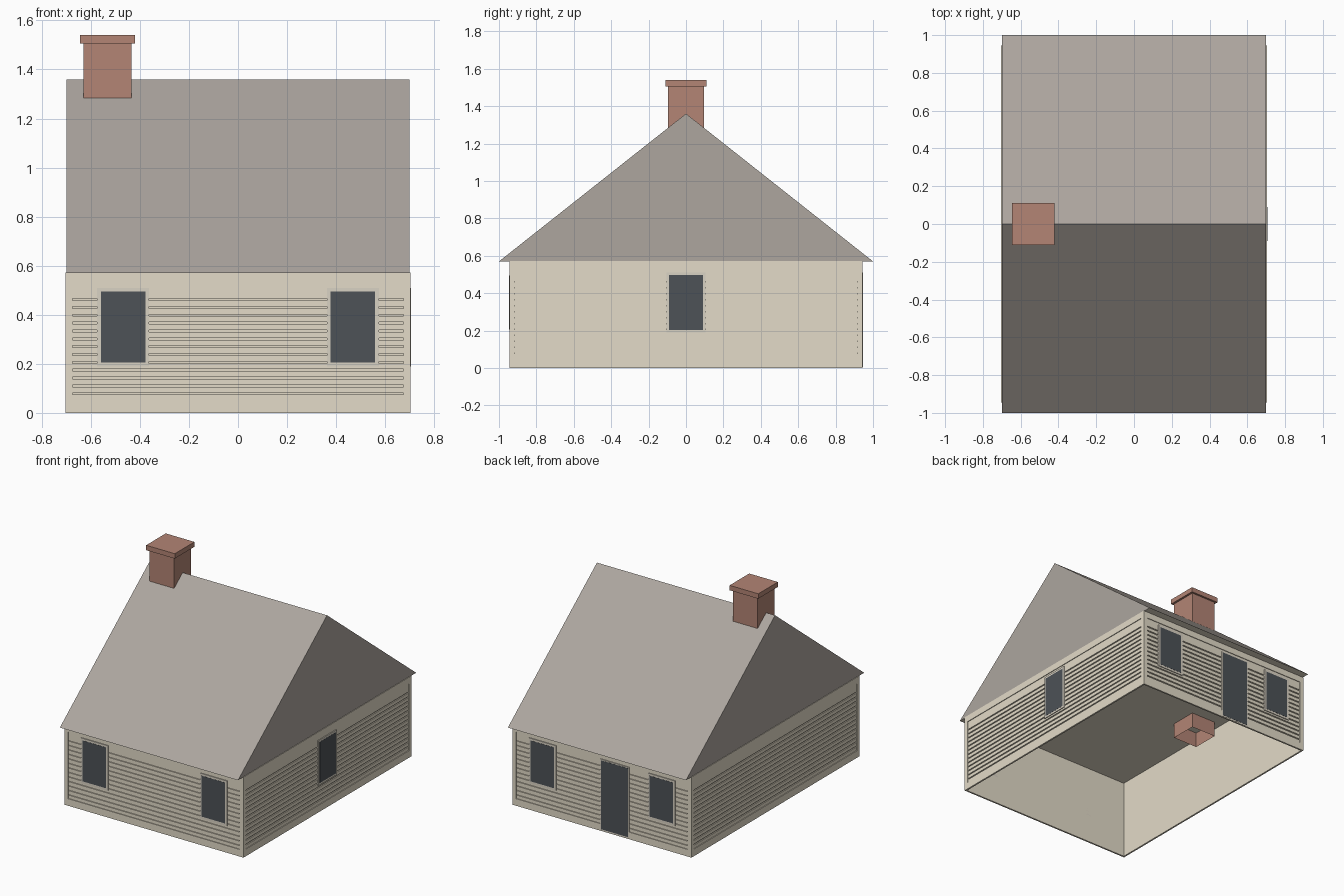
import bpy, bmesh, math
from mathutils import Matrix, Vector

cube = bpy.data.objects.get("Cube")
if cube:
    bpy.data.objects.remove(cube)


def material(name, srgb):
    lin = [((c / 255 + 0.055) / 1.055) ** 2.4 for c in srgb] + [1]
    m = bpy.data.materials.new(name)
    m.use_nodes = True
    m.diffuse_color = lin
    m.node_tree.nodes["Principled BSDF"].inputs["Base Color"].default_value = lin
    return m


WALL = material("beige_siding", (227, 219, 200))
TRIM = material("pale_trim", (217, 210, 196))
ROOF = material("grey_shingle", (173, 166, 159))
BRICK = material("brick_red", (179, 133, 117))
GLASS = material("dark_glass", (77, 82, 87))

HX, HY, EAVE, RIDGE = 0.704, 0.944, 0.572, 1.36
DEPTH, RECESS, EDGE = 0.012, 0.005, 0.03


def add_box(bm, lo, hi, open_bottom=False):
    lo, hi = Vector(lo), Vector(hi)
    mat = Matrix.Translation((lo + hi) / 2) @ Matrix.Diagonal((*(hi - lo), 1))
    verts = bmesh.ops.create_cube(bm, size=1, matrix=mat)["verts"]
    if open_bottom:
        bm.normal_update()
        faces = {f for v in verts for f in v.link_faces}
        low = [f for f in faces if f.normal.z < -0.9]
        bmesh.ops.delete(bm, geom=low, context="FACES_ONLY")


def finish(name, bm, mats, matrix=None):
    if matrix:
        bm.transform(matrix)
    me = bpy.data.meshes.new(name)
    bm.to_mesh(me)
    bm.free()
    for mat in mats:
        me.materials.append(mat)
    ob = bpy.data.objects.new(name, me)
    bpy.context.scene.collection.objects.link(ob)


def box(name, lo, hi, mat, open_bottom=False, matrix=None):
    bm = bmesh.new()
    add_box(bm, lo, hi, open_bottom)
    finish(name, bm, [mat], matrix)


# Hollow wall shell, open underneath, behind the boards
sx, sy = HX - DEPTH, HY - DEPTH
box("wall_shell", (-sx, -sy, 0), (sx, sy, 0.569), WALL, True)

# Closed triangular roof with a ceiling in the wall colour
bm = bmesh.new()
tri = bm.faces.new([bm.verts.new(p) for p in
                    ((-0.7, -1, 0.57), (-0.7, 0, RIDGE), (-0.7, 1, 0.57))])
ext = bmesh.ops.extrude_face_region(bm, geom=[tri], use_keep_orig=True)
moved = [g for g in ext["geom"] if isinstance(g, bmesh.types.BMVert)]
bmesh.ops.translate(bm, vec=(1.4, 0, 0), verts=moved)
bmesh.ops.recalc_face_normals(bm, faces=bm.faces)
for f in bm.faces:
    f.material_index = 1 if f.normal.z < -0.9 else 0
finish("roof", bm, [ROOF, WALL])

# Chimney flue hangs open below the ceiling, with a wider cap
box("chimney_shaft", (-0.63, -0.096, 0.46), (-0.435, 0.096, 1.51), BRICK, True)
box("chimney_cap", (-0.645, -0.11, 1.505), (-0.42, 0.11, 1.54), BRICK)


# Each wall is built facing -y, then turned into place
def wall_frame(angle, distance):
    return Matrix.Rotation(math.radians(angle), 4, "Z") @ Matrix.Translation((0, -distance, 0))


WALLS = {
    "front": (wall_frame(0, HY), HX),
    "right": (wall_frame(90, HX), HY),
    "back": (wall_frame(180, HY), HX),
    "left": (wall_frame(270, HX), HY),
}

# Flush border around recessed siding boards with narrow grooves
PITCH, GAP, FIRST, LAST = 0.032, 0.008, 0.05, 0.525
for side, (matrix, half) in WALLS.items():
    inner = half - EDGE
    bm = bmesh.new()
    add_box(bm, (-half, 0, 0), (half, DEPTH, FIRST))
    add_box(bm, (-half, 0, LAST), (half, DEPTH, EAVE))
    add_box(bm, (-half, 0, FIRST), (-inner, DEPTH, LAST))
    add_box(bm, (inner, 0, FIRST), (half, DEPTH, LAST))
    finish(side + "_border", bm, [WALL], matrix)

    bm = bmesh.new()
    for i in range(14):
        z = FIRST + i * PITCH
        top = LAST if i == 13 else z + PITCH - GAP
        add_box(bm, (-inner, RECESS, z), (inner, DEPTH, top))
    finish(side + "_siding", bm, [WALL], matrix)


# Framed openings standing just proud of the border
def opening(name, side, u, width, z0, z1, rim):
    matrix = WALLS[side][0]
    w = width / 2
    box(name + "_frame", (u - w, -0.001, z0), (u + w, DEPTH, z1), TRIM, matrix=matrix)
    w -= rim
    box(name + "_panel", (u - w, -0.002, z0 + rim), (u + w, 0, z1 - rim),
        GLASS, matrix=matrix)


for side in ("front", "back"):
    for u in (-0.468, 0.468):
        tag = "a" if u < 0 else "b"
        opening(f"{side}_window_{tag}", side, u, 0.212, 0.19, 0.51, 0.015)
opening("gable_window", "right", 0, 0.208, 0.19, 0.51, 0.014)
opening("back_door", "back", 0.1, 0.228, 0.005, 0.51, 0.008)
